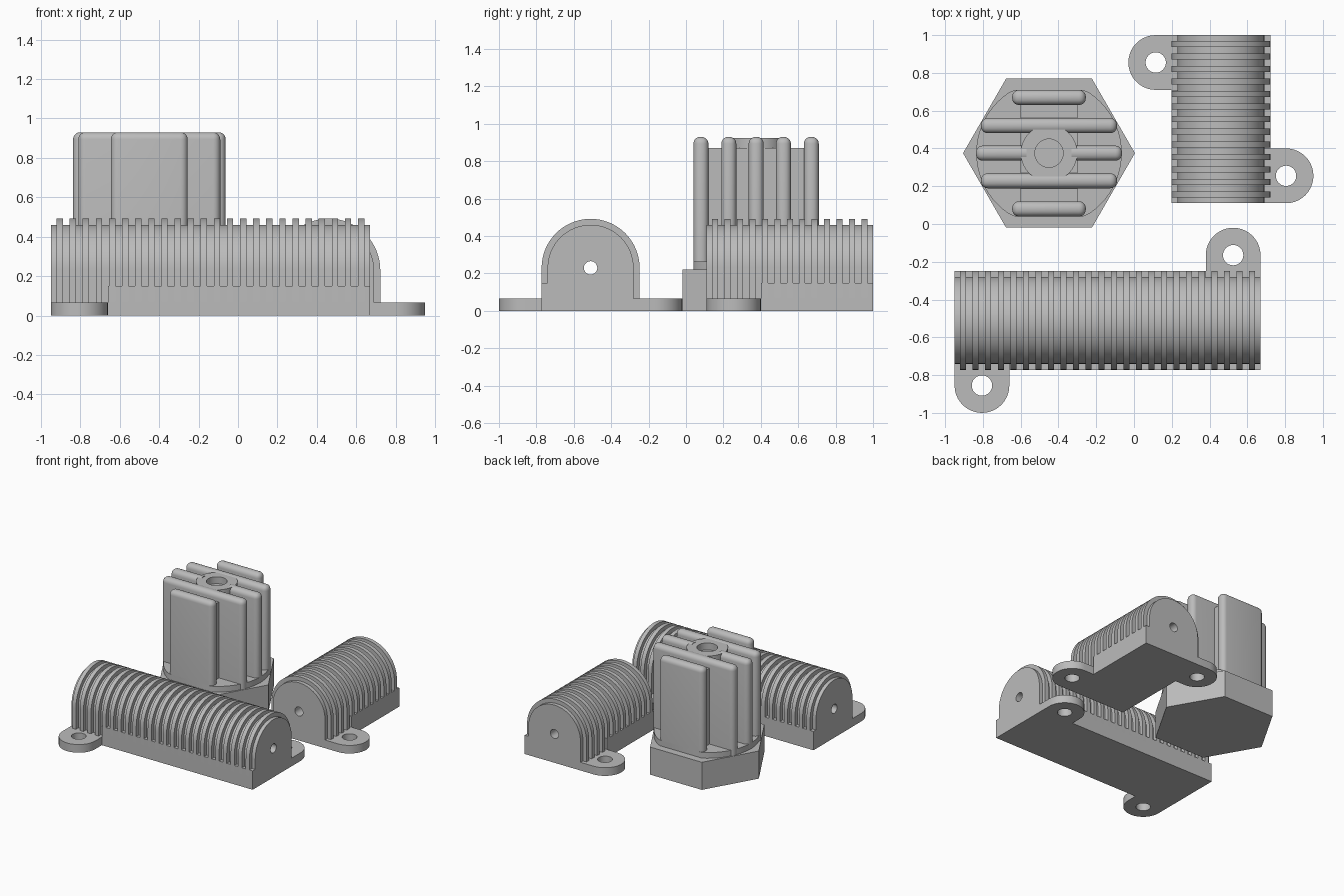
import bpy
import bmesh
from math import pi, cos, sin
from mathutils import Matrix, Vector

cube = bpy.data.objects.get("Cube")
if cube:
    bpy.data.objects.remove(cube, do_unlink=True)

grey = bpy.data.materials.new("grey_metal")
grey.use_nodes = True
grey.diffuse_color = (0.5, 0.5, 0.5, 1)
grey.node_tree.nodes["Principled BSDF"].inputs["Base Color"].default_value = (0.5, 0.5, 0.5, 1)
parts = []


def add_object(name, bm, place):
    bmesh.ops.recalc_face_normals(bm, faces=bm.faces[:])
    mesh = bpy.data.meshes.new(name)
    bm.to_mesh(mesh)
    bm.free()
    mesh.materials.append(grey)
    obj = bpy.data.objects.new(name, mesh)
    bpy.context.collection.objects.link(obj)
    obj.matrix_world = place
    parts.append(obj)
    return obj


def arc(cx, cy, r, a0=0.0, a1=2 * pi, n=32):
    """Points on an arc; a full turn leaves out the repeated last point."""
    count = n if a1 - a0 > 6.28 else n + 1
    return [(cx + r * cos(a0 + (a1 - a0) * i / n), cy + r * sin(a0 + (a1 - a0) * i / n))
            for i in range(count)]


def prism(name, loops, lo, hi, place, along_x=False):
    """Extrude an outline with optional hole loops between lo and hi."""
    bm = bmesh.new()
    axis = Vector((1, 0, 0)) if along_x else Vector((0, 0, 1))
    ends = ([], [])
    for loop in loops:
        rings = [[bm.verts.new((w, u, v) if along_x else (u, v, w)) for u, v in loop]
                 for w in (lo, hi)]
        for i in range(len(loop)):
            j = (i + 1) % len(loop)
            bm.faces.new((rings[0][i], rings[0][j], rings[1][j], rings[1][i]))
            for ring, edges in zip(rings, ends):
                edges.append(bm.edges.get((ring[i], ring[j])))
    for edges, sign in zip(ends, (-1, 1)):
        bmesh.ops.triangle_fill(bm, edges=edges, use_beauty=True, normal=axis * sign)
    return add_object(name, bm, place)


def rect(u0, u1, v0, v1):
    return [(u0, v0), (u1, v0), (u1, v1), (u0, v1)]


# Finned housing with two diagonal mounting tabs
OUTER, INNER, AXIS_Z = 0.262, 0.23, 0.23
TAB_Z, RAIL_Z, PITCH = 0.065, 0.15, 0.0665


def housing(label, length, fin_count, place):
    half = length / 2
    prism(label + "_base", [rect(-OUTER, OUTER, 0, TAB_Z)], -half, half, place, True)

    # arched core with a bore from end to end
    arch = arc(0, AXIS_Z, INNER, 0, pi) + [(-INNER, TAB_Z), (INNER, TAB_Z)]
    bore = arc(0, AXIS_Z, 0.036, n=20)
    prism(label + "_core", [arch, bore], -half, half, place, True)

    # repeated arched fins
    band = ([(OUTER, TAB_Z)] + arc(0, AXIS_Z, OUTER, 0, pi) + [(-OUTER, TAB_Z), (-INNER, TAB_Z)]
            + arc(0, AXIS_Z, INNER, 0, pi)[::-1] + [(INNER, TAB_Z)])
    first = -PITCH * (fin_count - 1) / 2
    fins = prism(label + "_fins", [band], first - 0.016, first + 0.016, place, True)
    array = fins.modifiers.new("repeat", 'ARRAY')
    array.count = fin_count
    array.use_relative_offset = False
    array.use_constant_offset = True
    array.constant_offset_displace = (PITCH, 0, 0)

    # side rails and rounded tabs, the second set turned half round
    for end, turn in (("first", 0), ("second", pi)):
        spot = place @ Matrix.Rotation(turn, 4, 'Z')
        prism(f"{label}_{end}_rail", [rect(-OUTER, -INNER, TAB_Z, RAIL_Z)],
              -half + 0.29, half, spot, True)
        cx, cy, r = -half + 0.145, -0.345, 0.145
        outline = arc(cx, cy, r, pi, 2 * pi, 20) + [(cx + r, -OUTER), (cx - r, -OUTER)]
        prism(f"{label}_{end}_tab", [outline, arc(cx, cy, 0.054, n=24)], 0, TAB_Z, spot)


housing("long_housing", 1.62, 24, Matrix.Translation((-0.14, -0.51, 0)))
housing("short_housing", 0.89, 13,
        Matrix.Translation((0.46, 0.555, 0)) @ Matrix.Rotation(pi / 2, 4, 'Z'))

# Upright heat sink on a hexagonal foot
sink = Matrix.Translation((-0.45, 0.375, 0))
FOOT_Z, FIN_Z = 0.22, 0.93
prism("hex_foot", [arc(0, 0, 0.455, n=6)], 0, FOOT_Z, sink)

# round collar trimmed flat at front and back
flat = 0.335
collar = [(x, max(-flat, min(flat, y))) for x, y in arc(0, 0, 0.385, n=64)]
collar = [p for i, p in enumerate(collar)
          if abs(p[1]) < flat or abs(collar[i - 1][1]) < flat
          or abs(collar[(i + 1) % len(collar)][1]) < flat]
prism("collar", [collar], FOOT_Z, 0.265, sink)

# web behind the fins and the central post with a shallow recess
prism("web", [rect(-0.15, 0.15, -0.295, 0.295)], FOOT_Z, 0.87, sink)
post = arc(0, 0, 0.15, n=40)
prism("post_rim", [post, arc(0, 0, 0.075, n=32)], 0.87, FIN_Z - 0.005, sink)


def upright_fin(name, half_x, y):
    bm = bmesh.new()
    bmesh.ops.create_cube(bm, size=1)
    for v in bm.verts:
        v.co = Vector((v.co.x * 2 * half_x, v.co.y * 0.08 + y,
                       FOOT_Z if v.co.z < 0 else FIN_Z))
    edges = [e for e in bm.edges if max(v.co.z for v in e.verts) > 0.5]
    bmesh.ops.bevel(bm, geom=edges, offset=0.036, segments=5, profile=0.5, affect='EDGES')
    add_object(name, bm, sink)


upright_fin("middle_fin", 0.387, 0)
for side, sign in (("front", -1), ("back", 1)):
    upright_fin(side + "_inner_fin", 0.36, sign * 0.146)
    upright_fin(side + "_outer_fin", 0.195, sign * 0.295)

# the middle fin stops short of the recess, so cut it there
cutter = prism("recess_cutter", [arc(0, 0, 0.12, n=32)], 0.87, 1.0, sink)
parts.remove(cutter)
cutter.hide_render = True
cutter.hide_viewport = True
cut = bpy.data.objects["middle_fin"].modifiers.new("recess", 'BOOLEAN')
cut.operation = 'DIFFERENCE'
cut.solver = 'EXACT'
cut.object = cutter

# smooth the curved faces and keep the edges crisp
bpy.ops.object.select_all(action='DESELECT')
for obj in parts:
    obj.select_set(True)
bpy.context.view_layer.objects.active = parts[0]
bpy.ops.object.shade_smooth_by_angle(angle=pi / 6)
